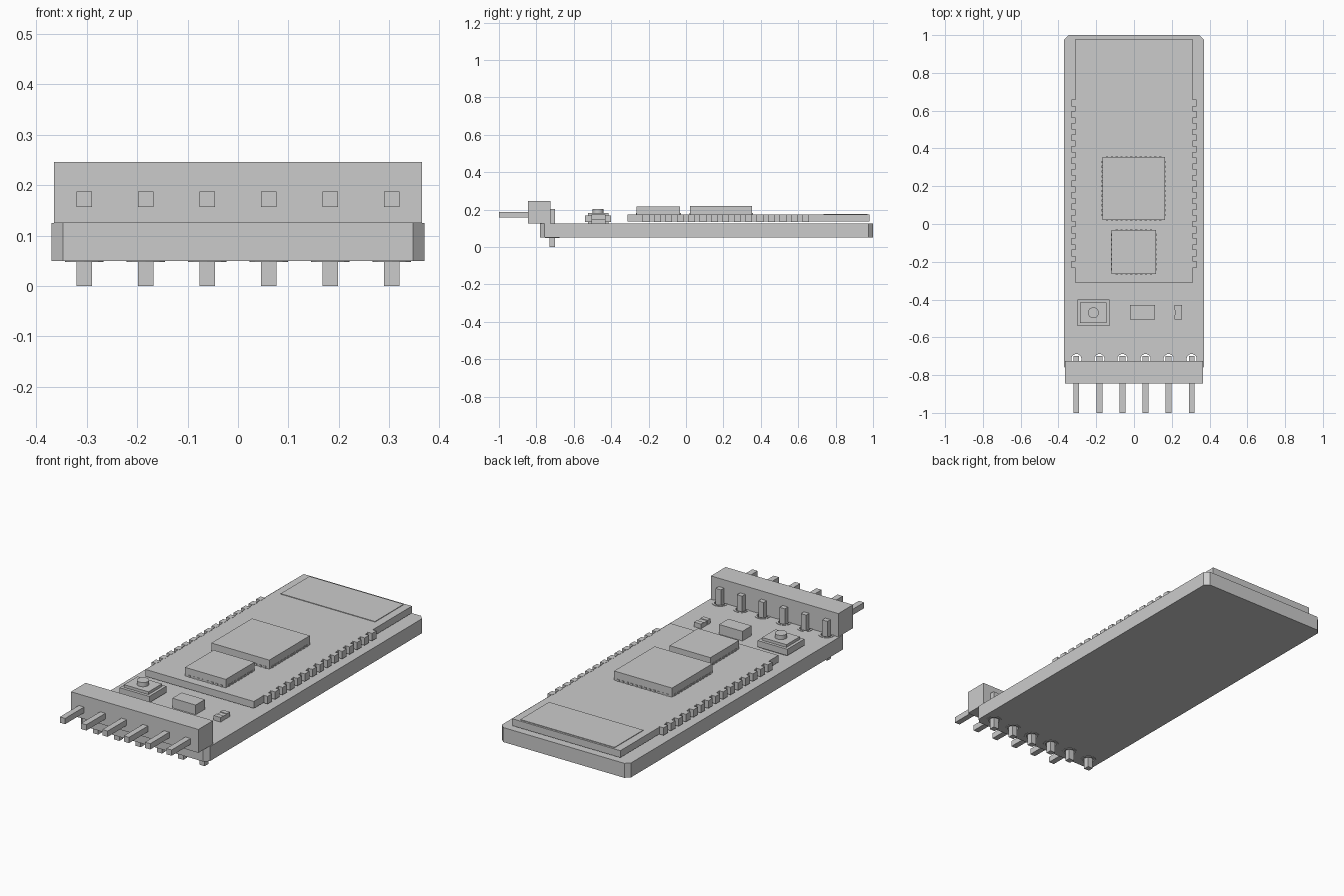
import bpy, bmesh, math

if "Cube" in bpy.data.objects:
    bpy.data.objects.remove(bpy.data.objects["Cube"])

GREY = bpy.data.materials.new("plain_grey")
GREY.diffuse_color = (0.6, 0.6, 0.6, 1)
GREY.use_nodes = True
GREY.node_tree.nodes["Principled BSDF"].inputs["Base Color"].default_value = GREY.diffuse_color


def add_box(bm, x0, x1, y0, y1, z0, z1):
    v = bmesh.ops.create_cube(bm, size=1)["verts"]
    bmesh.ops.scale(bm, vec=(x1 - x0, y1 - y0, z1 - z0), verts=v)
    bmesh.ops.translate(bm, vec=((x0 + x1) / 2, (y0 + y1) / 2, (z0 + z1) / 2), verts=v)


def add_cylinder(bm, x, y, r, z0, z1, sides=16):
    v = bmesh.ops.create_cone(bm, cap_ends=True, segments=sides, radius1=r,
                              radius2=r, depth=z1 - z0)["verts"]
    bmesh.ops.translate(bm, vec=(x, y, (z0 + z1) / 2), verts=v)


def finish(name, bm):
    me = bpy.data.meshes.new(name)
    bm.to_mesh(me)
    bm.free()
    me.materials.append(GREY)
    ob = bpy.data.objects.new(name, me)
    bpy.context.collection.objects.link(ob)
    return ob


def boxes(name, *sizes):
    bm = bmesh.new()
    for s in sizes:
        add_box(bm, *s)
    return finish(name, bm)


PIN_X = [-0.305 + 0.122 * i for i in range(6)]
PIN_Y = -0.715
TOP = 0.125       # board surface
MOD = 0.173       # module surface

# Board with cut corners and drilled pin holes
W, F, B, C = 0.37, -0.78, 1.0, 0.023
bm = bmesh.new()
outline = [(-W + C, F), (W - C, F), (W, F + C), (W, B - C),
           (W - C, B), (-W + C, B), (-W, B - C), (-W, F + C)]
face = bm.faces.new([bm.verts.new((x, y, 0.05)) for x, y in outline])
ext = bmesh.ops.extrude_face_region(bm, geom=[face])["geom"]
bmesh.ops.translate(bm, vec=(0, 0, TOP - 0.05),
                    verts=[g for g in ext if isinstance(g, bmesh.types.BMVert)])
bmesh.ops.recalc_face_normals(bm, faces=bm.faces)
board = finish("board", bm)

bm = bmesh.new()
for x in PIN_X:
    add_cylinder(bm, x, PIN_Y, 0.027, 0.0, 0.2)
drill = finish("hole_cutter", bm)
drill.hide_render = True
drill.hide_viewport = True

# Solder rings on both faces
bm = bmesh.new()
for x in PIN_X:
    for z in (0.048, TOP - 0.0005):
        add_cylinder(bm, x, PIN_Y, 0.038, z, z + 0.0025)
rings = finish("solder_rings", bm)
for ob in (board, rings):
    cut = ob.modifiers.new("drill", "BOOLEAN")
    cut.operation = "DIFFERENCE"
    cut.solver = "EXACT"
    cut.object = drill

# Pin header
boxes("header_body", (-0.365, 0.365, -0.845, -0.725, TOP, 0.246))
P = 0.015
boxes("front_pins", *[(x - P, x + P, -1.0, -0.845, 0.157, 0.187) for x in PIN_X])
boxes("upright_pins", *[(x - P, x + P, -0.73, -0.70, 0.0, 0.203) for x in PIN_X])

# Radio module with edge contacts and antenna area
boxes("module", (-0.31, 0.31, -0.313, 0.98, 0.137, MOD))
contacts = []
for i in range(15):
    y = 0.64 - 0.061 * i
    for s in (-1, 1):
        a, b = sorted((s * 0.305, s * 0.332))
        contacts.append((a, b, y - 0.018, y + 0.018, 0.135, MOD + 0.001))
boxes("edge_contacts", *contacts)
boxes("antenna_plate", (-0.27, 0.27, 0.735, 0.97, MOD, MOD + 0.003))


# Chips with rows of small leads
def chip(name, cx, cy, half, top, n):
    boxes(name, (cx - half, cx + half, cy - half, cy + half, MOD, top))
    leads, step, h, e = [], 2 * half / (n + 1), 0.006, 0.003
    for i in range(n):
        t = -half + step * (i + 1)
        for s in (-1, 1):
            a, b = s * half - e, s * half + e
            leads.append((cx + t - h, cx + t + h, cy + a, cy + b, MOD, MOD + 0.01))
            leads.append((cx + a, cx + b, cy + t - h, cy + t + h, MOD, MOD + 0.01))
    boxes(name + "_leads", *leads)


chip("large_chip", -0.002, 0.188, 0.166, 0.22, 12)
chip("small_chip", -0.001, -0.148, 0.117, 0.217, 8)

# Push button
BX, BY = -0.215, -0.47
boxes("button_base", (BX - 0.085, BX + 0.085, BY - 0.07, BY + 0.07, 0.135, 0.168),
      (BX - 0.07, BX + 0.07, BY - 0.055, BY + 0.055, TOP, 0.182))
bm = bmesh.new()
add_cylinder(bm, BX, BY, 0.029, 0.18, 0.204, 24)
button = finish("button_cap", bm)
bpy.context.view_layer.objects.active = button
button.select_set(True)
bpy.ops.object.shade_smooth_by_angle()

# Capacitor and small resistor with end caps
boxes("capacitor", (-0.022, 0.112, -0.506, -0.43, TOP, 0.175))
boxes("resistor", (0.216, 0.254, -0.482, -0.454, TOP, 0.146))
boxes("resistor_caps", (0.215, 0.255, -0.506, -0.482, TOP, 0.149),
      (0.215, 0.255, -0.454, -0.43, TOP, 0.149))
